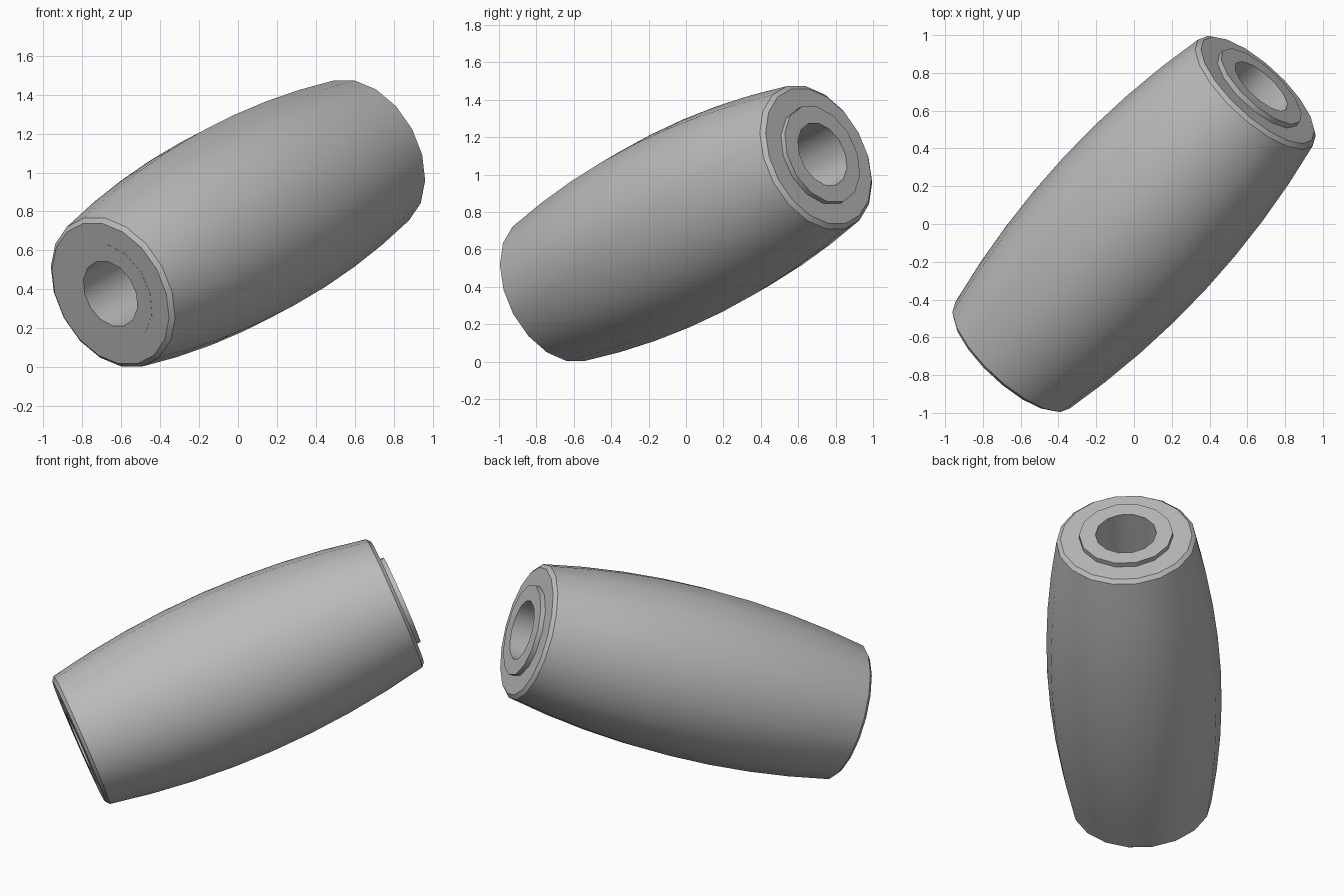
import bpy
import bmesh
import math
from mathutils import Matrix, Vector

cube = bpy.data.objects.get("Cube")
if cube:
    bpy.data.objects.remove(cube, do_unlink=True)

# Single plain grey
grey = bpy.data.materials.new("plain_grey")
grey.use_nodes = True
colour = (0.5, 0.5, 0.5, 1)
grey.diffuse_color = colour
grey.node_tree.nodes["Principled BSDF"].inputs["Base Color"].default_value = colour

# Tilted centre line shared by both parts
axis = Vector((0.637, 0.689, 0.350)).normalized()
tilt = Matrix.Translation((0, 0, 0.738)) @ axis.to_track_quat('Z', 'Y').to_matrix().to_4x4()


def lathe(name, profile, sides):
    """Turn a closed (radius, height) profile around the tilted centre line."""
    bm = bmesh.new()
    rings = []
    for i in range(sides):
        a = math.tau * i / sides
        rings.append([bm.verts.new((r * math.cos(a), r * math.sin(a), s)) for r, s in profile])
    n = len(profile)
    for i in range(sides):
        here, after = rings[i], rings[(i + 1) % sides]
        for j in range(n):
            k = (j + 1) % n
            bm.faces.new((here[j], after[j], after[k], here[k]))
    bmesh.ops.recalc_face_normals(bm, faces=bm.faces)
    bm.transform(tilt)
    mesh = bpy.data.meshes.new(name)
    bm.to_mesh(mesh)
    bm.free()
    mesh.materials.append(grey)
    obj = bpy.data.objects.new(name, mesh)
    bpy.context.collection.objects.link(obj)
    bpy.ops.object.select_all(action='DESELECT')
    obj.select_set(True)
    bpy.context.view_layer.objects.active = obj
    bpy.ops.object.shade_smooth_by_angle(angle=math.radians(32))
    return obj


# Bulging outer body with chamfered rims
half, rim, bulge, steps = 1.01, 0.414, 0.1, 8
body = [(0.26, -1.03), (0.39, -1.03)]
for i in range(steps + 1):
    t = 2 * i / steps - 1
    body.append((rim + bulge * (1 - t * t), half * t))
body += [(0.39, 1.03), (0.26, 1.03)]
lathe("barrel_body", body, 18)

# Inner tube, flush at the front and standing proud at the back
sleeve = [(0.181, -1.031), (0.278, -1.031), (0.278, 1.06), (0.181, 1.06)]
lathe("inner_sleeve", sleeve, 14)
